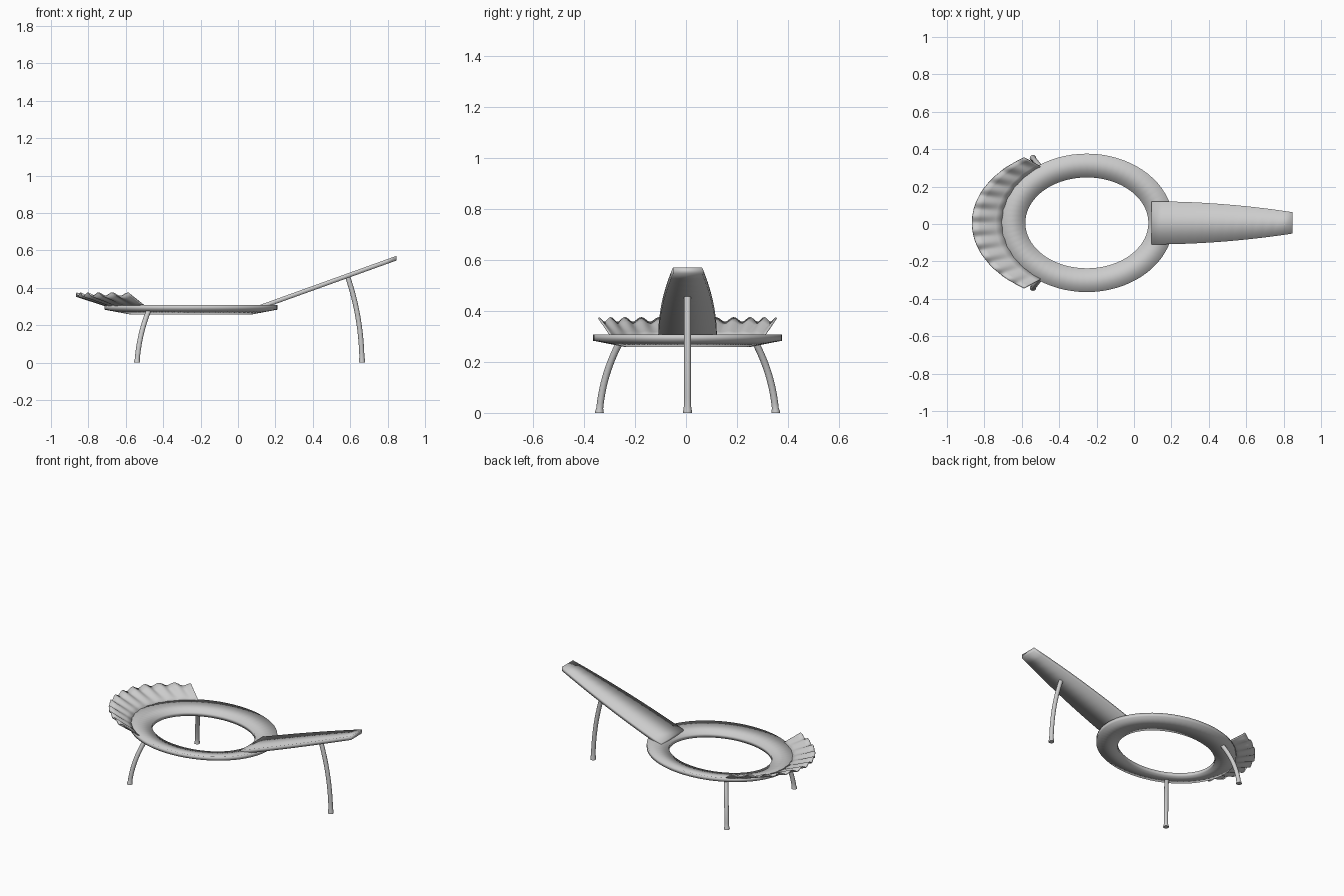
import bpy, bmesh, math
from mathutils import Vector

if "Cube" in bpy.data.objects:
    bpy.data.objects.remove(bpy.data.objects["Cube"])

CX, CY = -0.252, 0.006   # ring centre


def make_object(name, rows, close_rows=False, close_cols=False, caps=False, angle=180):
    """Skin a list of point rows into a mesh."""
    bm = bmesh.new()
    grid = [[bm.verts.new(p) for p in row] for row in rows]
    n, m = len(grid), len(grid[0])
    for i in range(n if close_rows else n - 1):
        for j in range(m if close_cols else m - 1):
            a, b = grid[i], grid[(i + 1) % n]
            k = (j + 1) % m
            bm.faces.new((a[j], a[k], b[k], b[j]))
    if caps:
        bm.faces.new(grid[0])
        bm.faces.new(grid[-1])
    bmesh.ops.recalc_face_normals(bm, faces=bm.faces[:])
    mesh = bpy.data.meshes.new(name)
    bm.to_mesh(mesh)
    bm.free()
    ob = bpy.data.objects.new(name, mesh)
    bpy.context.collection.objects.link(ob)
    bpy.ops.object.select_all(action='DESELECT')
    ob.select_set(True)
    bpy.context.view_layer.objects.active = ob
    bpy.ops.object.shade_smooth_by_angle(angle=math.radians(angle))
    return ob


def ellipse(a, b, ang, z):
    return (CX + a * math.cos(ang), CY + b * math.sin(ang), z)


def bezier(p0, p1, p2, t):
    return p0 * (1 - t) ** 2 + p1 * 2 * t * (1 - t) + p2 * t * t


def leg(name, foot, bend, top, r=0.0135, sides=16, steps=14):
    p0, p1, p2 = Vector(foot), Vector(bend), Vector(top)
    ts = [0, 0.025, 0.06] + [0.06 + 0.94 * i / steps for i in range(1, steps + 1)]
    radii = [0.0175, 0.0165] + [r] * (steps + 1)
    rows = []
    for t, rad in zip(ts, radii):
        p = bezier(p0, p1, p2, t)
        d = ((p1 - p0) * (1 - t) + (p2 - p1) * t).normalized()
        if t == 0:
            d = Vector((0, 0, 1))   # flat foot
        u = d.cross(Vector((0, 1, 0))).normalized()
        v = d.cross(u)
        rows.append([p + (u * math.cos(a) + v * math.sin(a)) * rad
                     for a in (2 * math.pi * k / sides for k in range(sides))])
    return make_object(name, rows, close_cols=True, caps=True, angle=60)


# Oval seat ring: shallow dish with an open middle
profile = [(0.4625, 0.370, 0.308), (0.4625, 0.370, 0.283),
           (0.329, 0.243, 0.258), (0.329, 0.243, 0.283)]
rows = [[ellipse(a, b, 2 * math.pi * i / 72, z) for a, b, z in profile] for i in range(72)]
make_object("seat_ring", rows, close_rows=True, close_cols=True)

# Tapered sloping plank
rows = []
for i in range(15):
    t = i / 14
    x, z = 0.094 + 0.754 * t, 0.300 + 0.271 * t
    w = 0.115 - 0.058 * t * t
    rows.append([(x, CY - w, z), (x, CY + w, z),
                 (x, CY + w, z - 0.025), (x, CY - w, z - 0.025)])
make_object("sloping_plank", rows, close_cols=True, caps=True)

# Pleated fan along the left end of the ring
WAVES, PER_WAVE, HALF = 11, 10, math.radians(57)
rows = []
for i in range(WAVES * PER_WAVE + 1):
    t = i / (WAVES * PER_WAVE)
    ang = math.pi - HALF + 2 * HALF * t
    wave = math.cos(2 * math.pi * WAVES * t)
    row = []
    for k in range(5):
        s = k / 4
        row.append(ellipse(0.448 + 0.166 * s, 0.358 + 0.058 * s, ang,
                           0.301 + 0.063 * s + 0.009 * wave * s))
    rows.append(row)
fan = make_object("pleated_fan", rows)
mod = fan.modifiers.new("thickness", 'SOLIDIFY')
mod.thickness = 0.006
mod.offset = 0

# Three bowed legs
leg("plank_leg", (0.663, CY, 0), (0.66, CY, 0.25), (0.583, CY, 0.468))
for name, s in (("left_leg_front", -1), ("left_leg_back", 1)):
    leg(name, (-0.54, CY + s * 0.346, 0), (-0.53, CY + s * 0.335, 0.15),
        (-0.475, CY + s * 0.262, 0.284))
